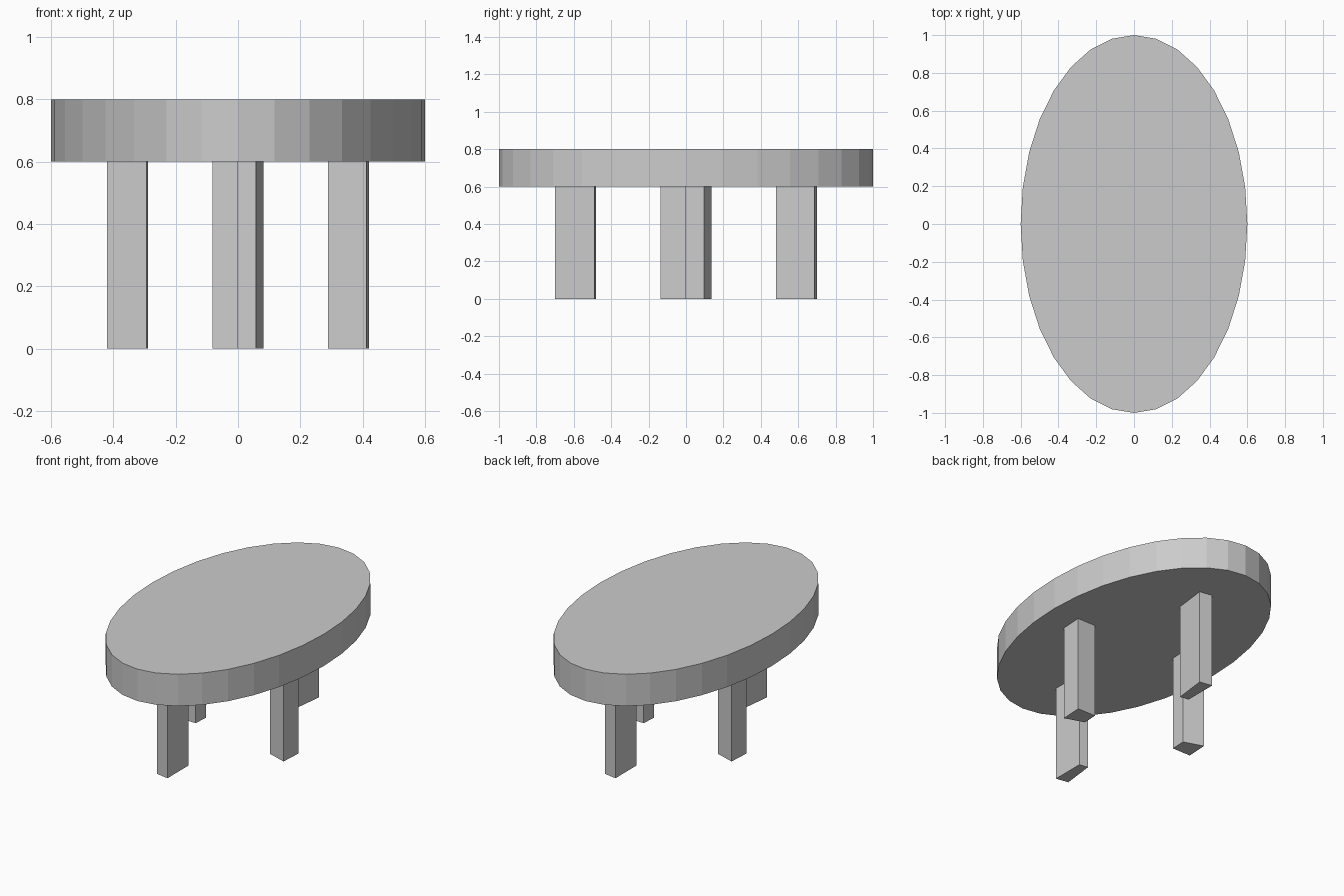
import bpy
import bmesh
from math import cos, sin, pi

cube = bpy.data.objects.get("Cube")
if cube:
    bpy.data.objects.remove(cube, do_unlink=True)

SEGMENTS = 32
STEP = 2 * pi / SEGMENTS
HALF_X, HALF_Y = 0.6, 1.0

grey = bpy.data.materials.new("plain grey")
grey.use_nodes = True
grey.diffuse_color = (0.6, 0.6, 0.6, 1)
grey.node_tree.nodes["Principled BSDF"].inputs["Base Color"].default_value = (0.6, 0.6, 0.6, 1)


def oval_point(radius, step):
    """Point on a scaled copy of the oval outline."""
    return (HALF_X * radius * cos(step * STEP), HALF_Y * radius * sin(step * STEP))


def prism(name, outline, bottom, top):
    """Flat-faced solid raised from an outline."""
    bm = bmesh.new()
    face = bm.faces.new([bm.verts.new((x, y, bottom)) for x, y in outline])
    raised = bmesh.ops.extrude_face_region(bm, geom=[face], use_keep_orig=True)
    verts = [v for v in raised["geom"] if isinstance(v, bmesh.types.BMVert)]
    bmesh.ops.translate(bm, verts=verts, vec=(0, 0, top - bottom))
    bmesh.ops.recalc_face_normals(bm, faces=bm.faces)
    mesh = bpy.data.meshes.new(name)
    bm.to_mesh(mesh)
    bm.free()
    mesh.materials.append(grey)
    obj = bpy.data.objects.new(name, mesh)
    bpy.context.collection.objects.link(obj)
    return obj


# Oval table top
prism("table_top", [oval_point(1, i) for i in range(SEGMENTS)], 0.6, 0.8)

# Four wedge legs, each one segment wide, a quarter turn apart
for quarter, side in enumerate(("left", "back", "right", "front")):
    end = quarter * SEGMENTS // 4
    start = end - 1
    wedge = [oval_point(0.7, start), oval_point(0.7, end),
             oval_point(0.49, end), oval_point(0.49, start)]
    prism(side + "_leg", wedge, 0, 0.6)
